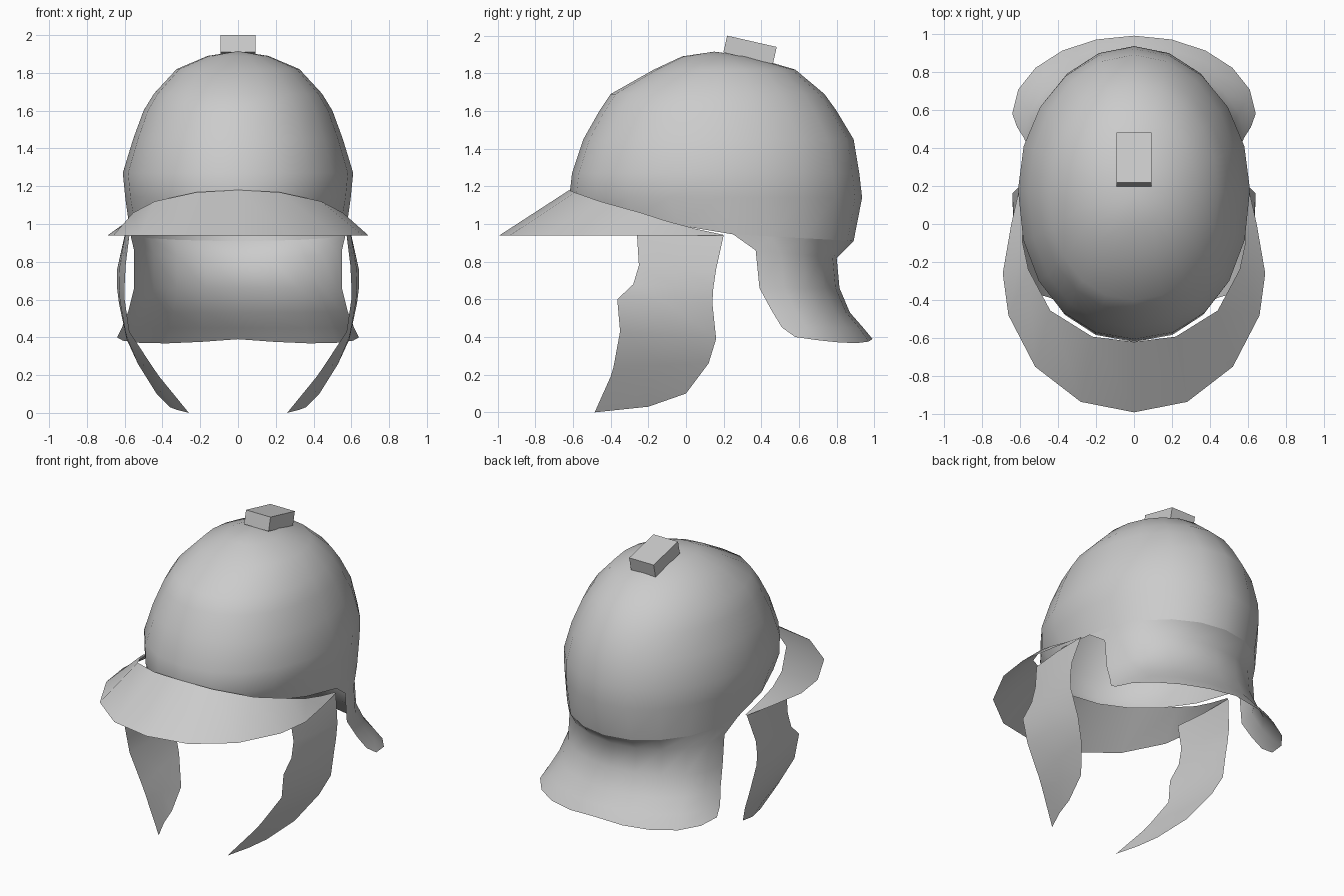
import bpy, bmesh
from math import sin, cos, pi, copysign

if "Cube" in bpy.data.objects:
    bpy.data.objects.remove(bpy.data.objects["Cube"])


def sheet(name, rows, closed=False, cap=None):
    """Skin a grid of points; optionally wrap it round and cap the last row."""
    bm = bmesh.new()
    grid = [[bm.verts.new(p) for p in row] for row in rows]
    n = len(rows[0])
    for a, b in zip(grid, grid[1:]):
        for i in range(n if closed else n - 1):
            j = (i + 1) % n
            bm.faces.new((a[i], a[j], b[j], b[i]))
    if cap:
        tip = bm.verts.new(cap)
        for i in range(n):
            bm.faces.new((grid[-1][i], grid[-1][(i + 1) % n], tip))
    bmesh.ops.recalc_face_normals(bm, faces=bm.faces)
    me = bpy.data.meshes.new(name)
    bm.to_mesh(me)
    bm.free()
    ob = bpy.data.objects.new(name, me)
    bpy.context.collection.objects.link(ob)
    bpy.ops.object.select_all(action='DESELECT')
    ob.select_set(True)
    bpy.context.view_layer.objects.active = ob
    bpy.ops.object.shade_smooth_by_angle(angle=0.85)
    return ob


def power(v, e):
    return copysign(abs(v) ** e, v)


# Dome: egg-shaped rings, (z, front y, back y, half width, centre y)
SEG = 20
RINGS = [(1.14, -.62, .935, .597, .18), (1.27, -.605, .92, .61, .18),
         (1.45, -.545, .89, .555, .17), (1.60, -.46, .80, .50, .17),
         (1.69, -.40, .735, .445, .17), (1.82, -.17, .58, .325, .19),
         (1.89, -.02, .34, .16, .17)]


def ring_point(i, front, back, w, yc):
    a = 2 * pi * i / SEG
    c = cos(a)
    if c > 1e-6:                       # slightly squarer at the front
        return w * power(sin(a), .93), yc - (yc - front) * c ** .93
    return w * sin(a), yc - (back - yc) * c


# Rim rises at the front to meet the visor, drops a little at the back
rim = []
for i in range(SEG):
    c = cos(2 * pi * i / SEG)
    rim.append((*ring_point(i, -.61, .89, .57, .25),
                .945 + (.155 if c > 0 else .035) * c))
dome_rows = [rim] + [[(*ring_point(i, *r[1:]), r[0]) for i in range(SEG)]
                     for r in RINGS]
sheet("dome", dome_rows, closed=True, cap=(0, .15, 1.915))

# Neck guard: (back y, back z, edge x, edge y, edge z)
NECK = [(.89, .91, .57, .25, .945), (.80, .82, .55, .37, .86),
        (.815, .66, .55, .39, .66), (.87, .53, .58, .455, .54),
        (.94, .45, .615, .51, .45), (.99, .39, .64, .58, .40)]
neck_rows = []
for k, (yb, zb, xe, ye, ze) in enumerate(NECK):
    row = []
    for i in range(11):
        a = -pi / 2 + pi * i / 10
        z = ze + (zb - ze) * cos(a)
        if k == len(NECK) - 1:         # wavy lower hem
            z -= .025 * abs(sin(2 * a))
        row.append((xe * sin(a), ye + (yb - ye) * cos(a), z))
    neck_rows.append(row)
sheet("neck_guard", neck_rows)

# Visor: half outlines of the inner seam and the flat outer rim, mirrored
INNER = [(0, -.62, 1.18), (.22, -.592, 1.168), (.44, -.455, 1.12),
         (.555, -.24, 1.06), (.585, -.1, 1.015), (.59, .05, .975),
         (.59, .2, .942)]
OUTER = [(0, -.99, .94), (.28, -.935, .94), (.52, -.75, .94),
         (.66, -.48, .94), (.69, -.26, .94), (.645, 0, .94), (.60, .2, .94)]


def both(half):
    return [(-x, y, z) for x, y, z in half[:0:-1]] + half


sheet("visor", [both(INNER), both(OUTER)])

# Cheek guards: front edge and back edge points, row by row
CHEEK = [((.575, -.26, .94), (.60, .20, .94)),
         ((.595, -.25, .78), (.64, .16, .76)),
         ((.60, -.28, .68), (.64, .145, .66)),
         ((.60, -.365, .60), (.63, .14, .58)),
         ((.575, -.35, .43), (.59, .16, .39)),
         ((.45, -.385, .24), (.53, .12, .26)),
         ((.415, -.40, .19), (.43, 0, .10)),
         ((.26, -.485, 0), (.36, -.20, .03))]
for side, s in (("right", 1), ("left", -1)):
    rows = []
    for f, b in CHEEK:
        mid = [(p + q) / 2 for p, q in zip(f, b)]
        mid[0] += .01
        rows.append([(s * x, y, z) for x, y, z in (f, mid, b)])
    sheet("cheek_guard_" + side, rows)

# Crest mount on the crown
bpy.ops.mesh.primitive_cube_add(size=1, location=(0, .34, 1.925),
                                rotation=(-.224, 0, 0))
knob = bpy.context.object
knob.name = "crest_mount"
knob.scale = (.185, .27, .092)
